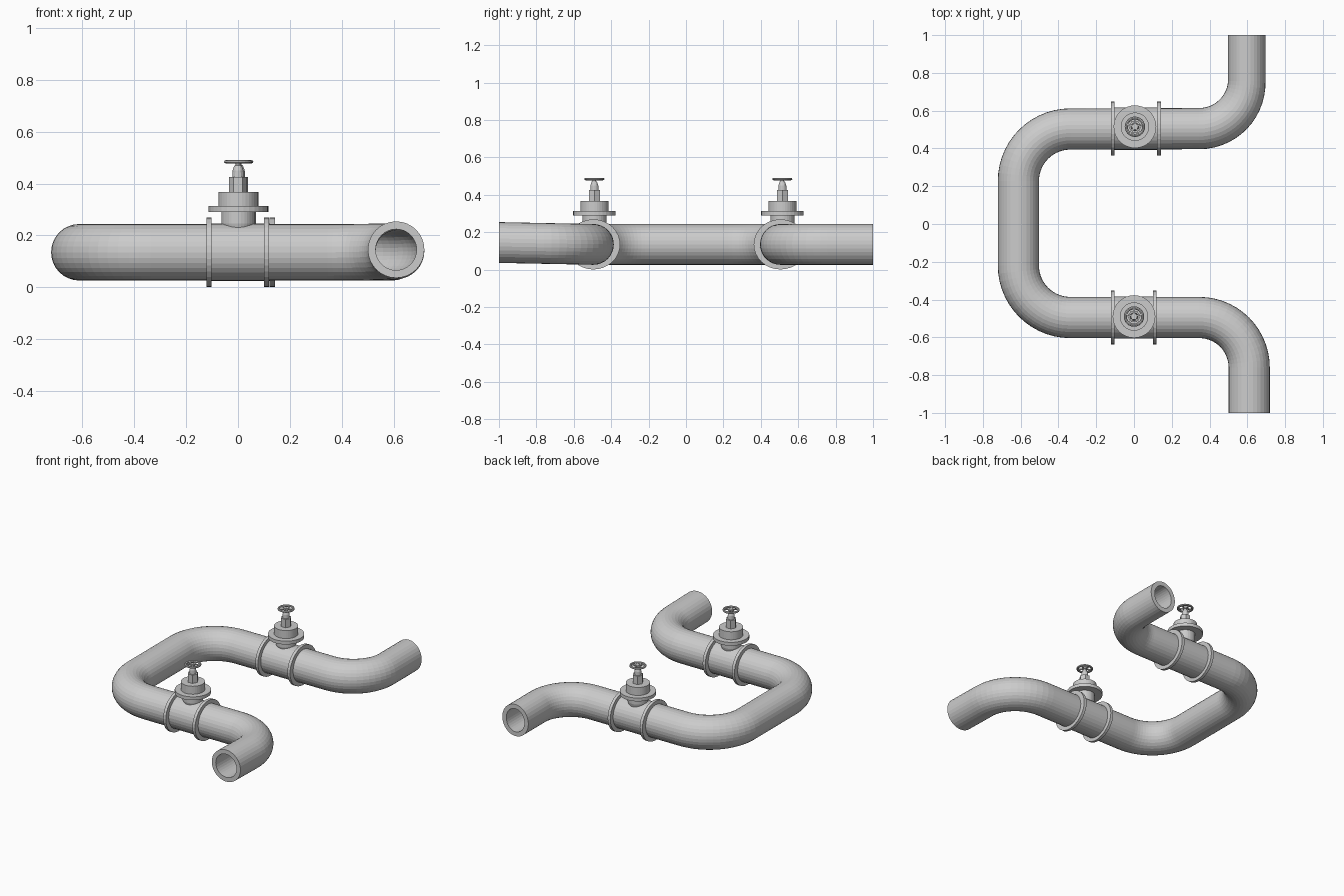
import bpy, bmesh, math
from mathutils import Vector

if "Cube" in bpy.data.objects:
    bpy.data.objects.remove(bpy.data.objects["Cube"])

SIDES = 32
Z = 0.135


def finish(bm, name):
    bmesh.ops.recalc_face_normals(bm, faces=bm.faces)
    me = bpy.data.meshes.new(name)
    bm.to_mesh(me)
    bm.free()
    ob = bpy.data.objects.new(name, me)
    bpy.context.collection.objects.link(ob)
    return ob


def lathe(name, profile, loc, sides=SIDES):
    """Solid of revolution about z from (radius, z) points."""
    bm = bmesh.new()
    rings = []
    for r, z in profile:
        rings.append([bm.verts.new((loc[0] + r * math.cos(2 * math.pi * i / sides),
                                    loc[1] + r * math.sin(2 * math.pi * i / sides), z))
                      for i in range(sides)])
    for a, b in zip(rings, rings[1:]):
        for i in range(sides):
            j = (i + 1) % sides
            bm.faces.new((a[i], a[j], b[j], b[i]))
    bm.faces.new(rings[0][::-1])
    bm.faces.new(rings[-1])
    return finish(bm, name)


def collar(name, x0, x1, y, ry, rz, iy=0.1, iz=0.1):
    """Ring around the pipe, along x."""
    bm = bmesh.new()
    loops = []
    for x, a, b in ((x0, iy, iz), (x0, ry, rz), (x1, ry, rz), (x1, iy, iz)):
        loops.append([bm.verts.new((x, y + a * math.cos(2 * math.pi * i / SIDES),
                                    Z + b * math.sin(2 * math.pi * i / SIDES)))
                      for i in range(SIDES)])
    for k in range(4):
        a, b = loops[k], loops[(k + 1) % 4]
        for i in range(SIDES):
            j = (i + 1) % SIDES
            bm.faces.new((a[i], a[j], b[j], b[i]))
    return finish(bm, name)


def arc(cx, cy, r, a0, a1, n=14):
    """Bend points: (x, y, direction angle)."""
    s = math.copysign(90, a1 - a0)
    out = []
    for i in range(n + 1):
        a = a0 + (a1 - a0) * i / n
        t = math.radians(a)
        out.append((cx + r * math.cos(t), cy + r * math.sin(t), math.radians(a + s)))
    return out


# Pipe: centreline from the front mouth to the back mouth
path = [(0.61, -1.0, math.pi / 2)]
path += arc(0.345, -0.76, 0.265, 0, 90)
path += arc(-0.337, -0.22, 0.275, 270, 180)
path += arc(-0.337, 0.228, 0.275, 180, 90)
path += arc(0.345, 0.757, 0.252, 270, 360)
path += [(0.597, 1.0, math.pi / 2)]

bm = bmesh.new()
outer, inner = [], []
for x, y, d in path:
    side = Vector((math.sin(d), -math.cos(d), 0))
    rise = 0.01 * min(1, max(0, (-0.5 - y) / 0.5))
    narrow = 0.01 * min(1, max(0, (y - 0.505) / 0.25)) if x > 0 else 0
    for rings, r in ((outer, 0.109), (inner, 0.079)):
        ring = []
        for i in range(SIDES):
            a = 2 * math.pi * i / SIDES
            p = Vector((x, y, Z + rise)) + side * (r - narrow) * math.cos(a)
            p.z += r * math.sin(a)
            ring.append(bm.verts.new(p))
        rings.append(ring)
pairs = list(zip(outer, outer[1:])) + list(zip(inner, inner[1:]))
pairs += [(outer[0], inner[0]), (outer[-1], inner[-1])]
for a, b in pairs:
    for i in range(SIDES):
        j = (i + 1) % SIDES
        bm.faces.new((a[i], a[j], b[j], b[i]))
finish(bm, "pipe")


def valve(tag, cx, y, yv, left, right):
    # Body sleeve and the two flanges
    collar(tag + "_valve_body", left, right, y, 0.112, 0.111)
    collar(tag + "_left_flange", left - 0.01, left + 0.01, y, 0.143, 0.134)
    collar(tag + "_right_flange", right - 0.01, right + 0.01, y, 0.143, 0.134)
    # Bonnet: neck, disc and cap
    lathe(tag + "_bonnet", [(0.05, 0.19), (0.064, 0.245), (0.064, 0.29), (0.113, 0.29),
                            (0.113, 0.313), (0.075, 0.313), (0.075, 0.368)], (cx, yv))
    # Hexagonal gland nut and spindle
    lathe(tag + "_gland_nut", [(0.034, 0.36), (0.034, 0.425)], (cx, yv), 6)
    lathe(tag + "_spindle", [(0.022, 0.42), (0.021, 0.45), (0.014, 0.47),
                             (0.009, 0.472), (0.009, 0.491)], (cx, yv), 12)
    # Handwheel rim, hub and spokes
    bpy.ops.mesh.primitive_torus_add(major_segments=24, minor_segments=8, major_radius=0.046,
                                     minor_radius=0.008, location=(cx, yv, 0.484))
    rim = bpy.context.object
    rim.name = tag + "_handwheel"
    rim.scale.z = 0.8
    lathe(tag + "_hub", [(0.017, 0.478), (0.017, 0.49)], (cx, yv), 12)
    for k in range(5):
        a = math.radians(90 + 72 * k)
        bpy.ops.mesh.primitive_cube_add(
            size=1, location=(cx + 0.029 * math.cos(a), yv + 0.029 * math.sin(a), 0.484),
            rotation=(0, 0, a))
        sp = bpy.context.object
        sp.name = tag + "_spoke"
        sp.scale = (0.034, 0.009, 0.007)


valve("front", 0.0, -0.495, -0.49, -0.112, 0.11)
valve("back", 0.005, 0.505, 0.515, -0.112, 0.132)
